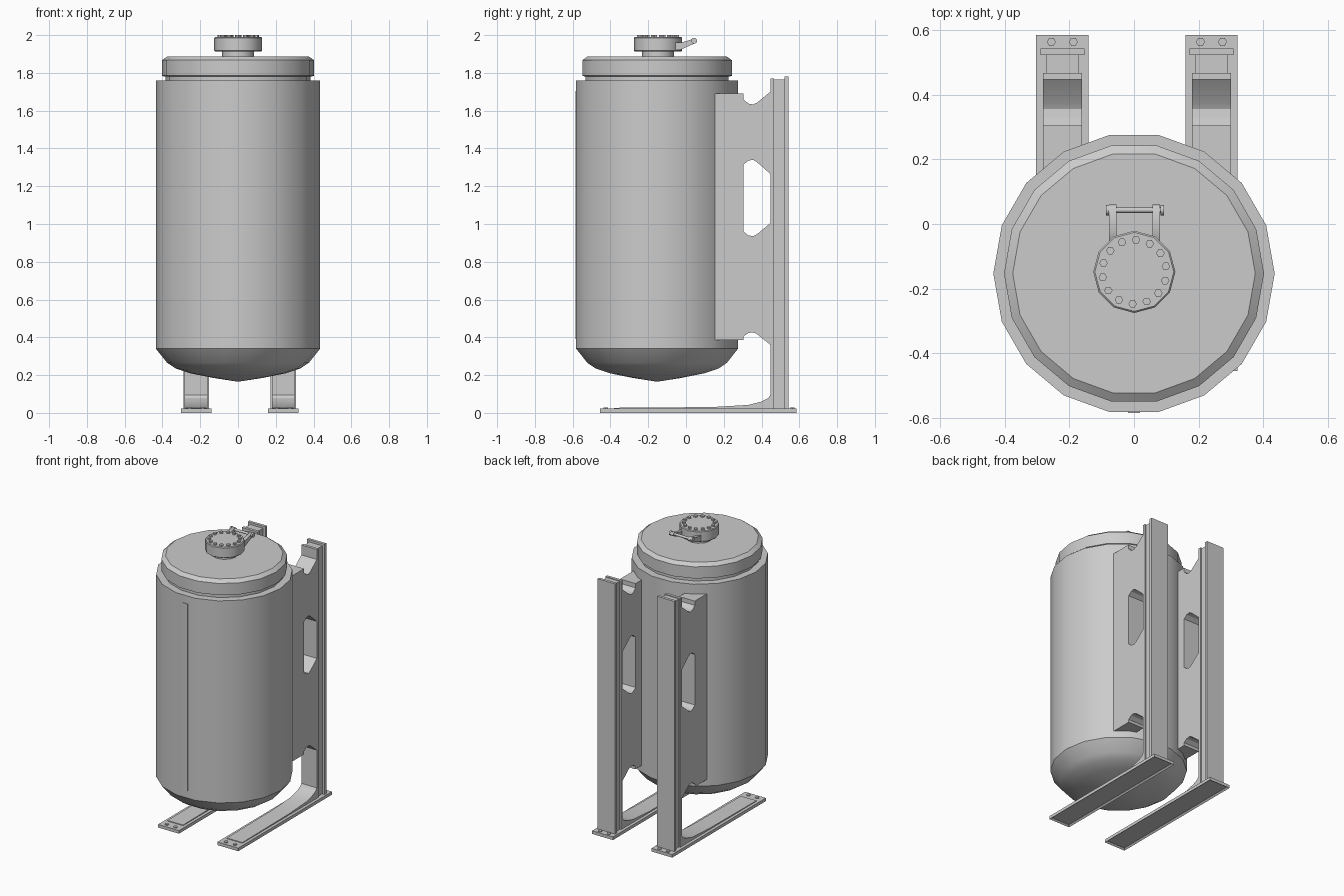
import bpy, bmesh, math
from mathutils import Matrix, Vector

cube = bpy.data.objects.get("Cube")
if cube:
    bpy.data.objects.remove(cube)

steel = bpy.data.materials.new("grey_steel")
steel.use_nodes = True
GREY = (0.6, 0.6, 0.6, 1)
steel.diffuse_color = GREY
steel.node_tree.nodes["Principled BSDF"].inputs["Base Color"].default_value = GREY


def finish(name, bm, smooth=None):
    bmesh.ops.recalc_face_normals(bm, faces=bm.faces)
    mesh = bpy.data.meshes.new(name)
    bm.to_mesh(mesh)
    bm.free()
    mesh.materials.append(steel)
    obj = bpy.data.objects.new(name, mesh)
    bpy.context.collection.objects.link(obj)
    if smooth:
        bpy.ops.object.select_all(action='DESELECT')
        obj.select_set(True)
        bpy.context.view_layer.objects.active = obj
        bpy.ops.object.shade_smooth_by_angle(angle=math.radians(smooth))
    return obj


def lathe(name, profile, sides, centre, start=0, smooth=35):
    """Stack rings of (radius, height); a zero radius makes a tip."""
    bm = bmesh.new()
    rings = []
    for r, z in profile:
        if r == 0:
            rings.append([bm.verts.new((centre[0], centre[1], z))] * sides)
            continue
        angles = [start + math.tau * i / sides for i in range(sides)]
        rings.append([bm.verts.new((centre[0] + r * math.cos(a),
                                    centre[1] + r * math.sin(a), z)) for a in angles])
    for low, high in zip(rings, rings[1:]):
        for i in range(sides):
            j = (i + 1) % sides
            bm.faces.new(dict.fromkeys((low[i], low[j], high[j], high[i])))
    for ring in (rings[0], rings[-1]):
        if len(set(ring)) > 1:
            bm.faces.new(ring)
    return finish(name, bm, smooth)


def box(name, x, y, z):
    bm = bmesh.new()
    bmesh.ops.create_cube(bm, size=1)
    for v in bm.verts:
        v.co = Vector([(a + b) / 2 + c * (b - a) for c, (a, b) in zip(v.co, (x, y, z))])
    return finish(name, bm)


def side_plate(name, outlines, x, width, smooth=None):
    """Extrude (y, z) outlines along x; outlines after the first are holes."""
    curve = bpy.data.curves.new(name, 'CURVE')
    curve.dimensions = '2D'
    curve.fill_mode = 'BOTH'
    curve.extrude = width / 2
    for outline in outlines:
        spline = curve.splines.new('POLY')
        spline.points.add(len(outline) - 1)
        spline.use_cyclic_u = True
        for p, (y, z) in zip(spline.points, outline):
            p.co = (y, z, 0, 1)
    temp = bpy.data.objects.new(name, curve)
    bpy.context.collection.objects.link(temp)
    graph = bpy.context.evaluated_depsgraph_get()
    mesh = bpy.data.meshes.new_from_object(temp.evaluated_get(graph))
    bm = bmesh.new()
    bm.from_mesh(mesh)
    bpy.data.objects.remove(temp)
    bpy.data.curves.remove(curve)
    bpy.data.meshes.remove(mesh)
    bmesh.ops.remove_doubles(bm, verts=bm.verts, dist=0.0005)
    bm.transform(Matrix(((0, 0, 1, x), (1, 0, 0, 0), (0, 1, 0, 0), (0, 0, 0, 1))))
    return finish(name, bm, smooth)


def hex_bolt(name, x, y, z, r, h):
    lathe(name, [(r, z), (r, z + h)], 6, (x, y), smooth=None)


# Vessel with domed bottom, neck and bevelled lid
AXIS = (0, -0.153)
lathe("tank_body", [(0, 0.165), (0.13, 0.185), (0.255, 0.21), (0.33, 0.235), (0.375, 0.265),
                    (0.435, 0.34), (0.435, 1.76)], 18, AXIS)
lathe("lid_neck", [(0.385, 1.75), (0.385, 1.79)], 18, AXIS)
lathe("lid", [(0.388, 1.78), (0.402, 1.785), (0.402, 1.867), (0.375, 1.887)], 18, AXIS, smooth=30)
box("front_strip", (-0.018, 0.018), (-0.585, -0.57), (0.39, 1.705))

# Filler cap with its ring of bolts
CAP = (0.001, -0.148)
lathe("cap_neck", [(0.085, 1.88), (0.085, 1.92)], 12, CAP)
lathe("filler_cap", [(0.122, 1.913), (0.127, 1.918), (0.127, 1.985), (0.122, 1.99)], 12, CAP)
for i in range(14):
    a = math.radians(87) + math.tau * i / 14
    hex_bolt("cap_bolt", CAP[0] + 0.099 * math.cos(a), CAP[1] + 0.099 * math.sin(a),
             1.985, 0.013, 0.015)

# Cap hinge: two arms and a cross pin
ARM = [(-0.09, 1.925), (-0.035, 1.92), (0.055, 1.96), (0.06, 1.972), (0.05, 1.983),
       (-0.02, 1.962), (-0.09, 1.962)]
for x in (-0.066, 0.069):
    side_plate("hinge_arm", [ARM], x, 0.024)


def pin(name, x, length, r):
    bm = bmesh.new()
    bmesh.ops.create_cone(bm, cap_ends=True, segments=10, radius1=r, radius2=r, depth=length)
    bm.transform(Matrix.Translation((x, 0.043, 1.97)) @ Matrix.Rotation(math.pi / 2, 4, 'Y'))
    finish(name, bm, 40)


pin("hinge_pin", 0.002, 0.17, 0.009)
for x in (-0.082, 0.087):
    pin("hinge_pin_head", x, 0.01, 0.016)

# Bracket outline: saddle block, upright and curved foot in one plate
BRACKET = [(0.15, 0.385), (0.305, 0.385), (0.305, 0.405), (0.33, 0.423), (0.355, 0.427),
           (0.375, 0.418), (0.447, 0.36), (0.447, 0.095), (0.435, 0.078), (0.40, 0.06),
           (0.33, 0.042), (0.14, 0.031), (-0.38, 0.027), (-0.38, 0.02), (0.467, 0.02),
           (0.467, 1.77), (0.447, 1.77), (0.447, 1.70), (0.375, 1.642), (0.355, 1.633),
           (0.33, 1.637), (0.305, 1.66), (0.305, 1.69), (0.15, 1.69)]
WINDOW = [(0.305, 1.315), (0.33, 1.335), (0.355, 1.34), (0.375, 1.328), (0.447, 1.265),
          (0.447, 1.005), (0.375, 0.945), (0.355, 0.935), (0.33, 0.94), (0.305, 0.96)]

for side, cx in (("right", -0.2215), ("left", 0.2395)):
    side_plate(side + "_bracket", [BRACKET, WINDOW], cx, 0.121, smooth=25)
    box(side + "_post_core", (cx - 0.051, cx + 0.051), (0.46, 0.53), (0.02, 1.765))
    box(side + "_post_flange", (cx - 0.068, cx + 0.068), (0.522, 0.542), (0.02, 1.78))

    # Base plate with a shallow recess underneath
    base = box(side + "_base_plate", (cx - 0.081, cx + 0.081), (-0.455, 0.585), (0, 0.022))
    bm = bmesh.new()
    bm.from_mesh(base.data)
    under = [f for f in bm.faces if f.normal.z < -0.9]
    bmesh.ops.inset_region(bm, faces=under, thickness=0.016)
    bmesh.ops.translate(bm, verts=under[0].verts, vec=(0, 0, 0.01))
    bm.to_mesh(base.data)
    bm.free()

    for y in (-0.425, 0.563):
        for dx in (-0.034, 0.034):
            hex_bolt(side + "_base_bolt", cx + dx, y, 0.02, 0.014, 0.008)
